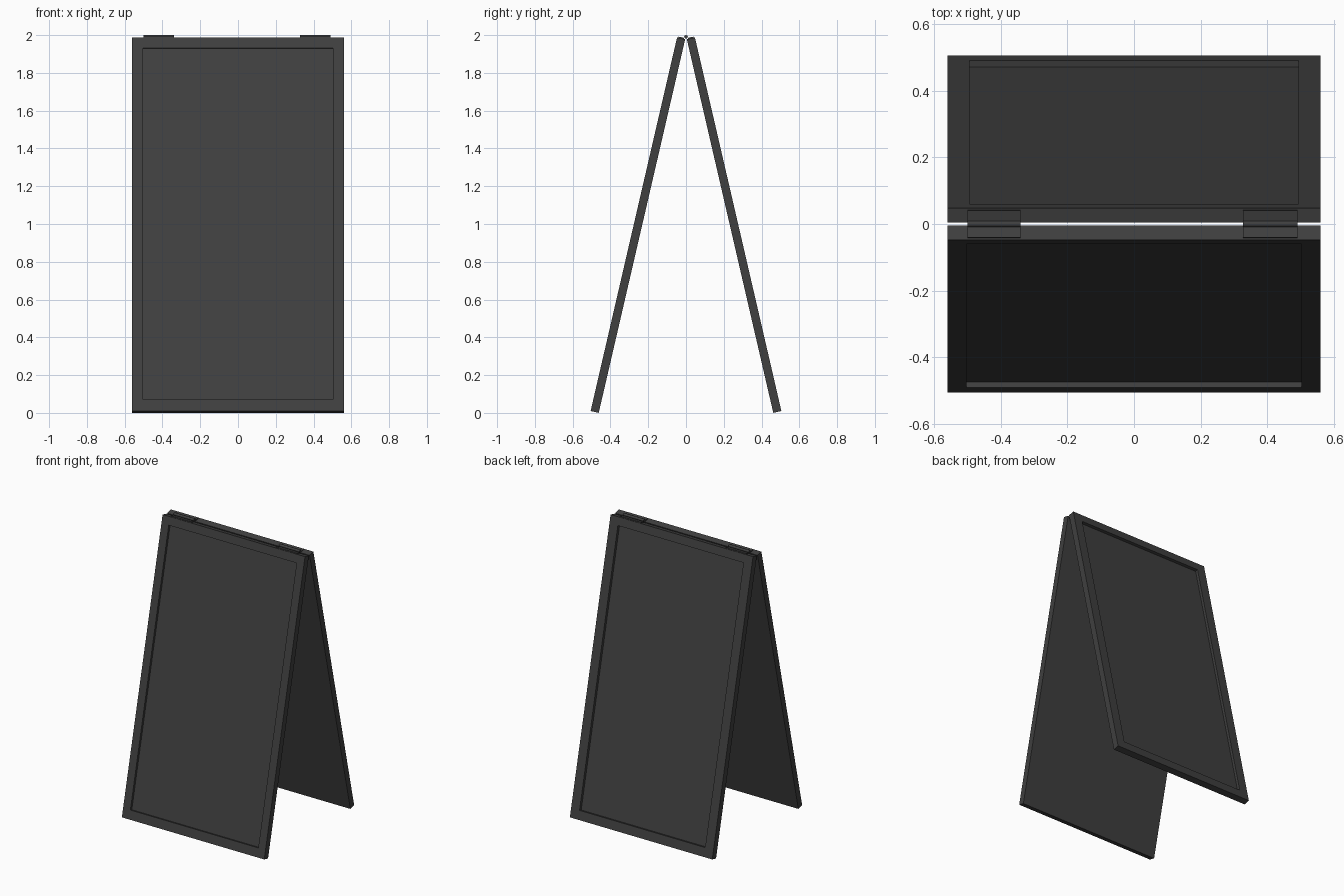
import bpy, bmesh, math
from mathutils import Matrix, Vector

cube = bpy.data.objects.get("Cube")
if cube:
    bpy.data.objects.remove(cube, do_unlink=True)

TILT = math.radians(13.03)
LENGTH, THICK, HALF_W = 2.03, 0.044, 0.56


def material(name, grey):
    m = bpy.data.materials.new(name)
    m.use_nodes = True
    colour = (grey, grey, grey, 1)
    m.diffuse_color = colour
    m.node_tree.nodes["Principled BSDF"].inputs["Base Color"].default_value = colour
    return m


charcoal = material("charcoal", 0.05)


def finish(bm, name, matrix):
    bmesh.ops.transform(bm, matrix=matrix, verts=bm.verts)
    bmesh.ops.recalc_face_normals(bm, faces=bm.faces)
    mesh = bpy.data.meshes.new(name)
    bm.to_mesh(mesh)
    bm.free()
    mesh.materials.append(charcoal)
    obj = bpy.data.objects.new(name, mesh)
    bpy.context.collection.objects.link(obj)
    return obj


def box(lo, hi):
    bm = bmesh.new()
    lo, hi = Vector(lo), Vector(hi)
    bmesh.ops.create_cube(bm, size=1)
    for v in bm.verts:
        v.co = [lo[i] + (v.co[i] + 0.5) * (hi[i] - lo[i]) for i in range(3)]
    return bm


def board(name, matrix, half_inset, depth):
    # slab with its outer bottom edge on the local origin and a recessed panel
    bm = box((-HALF_W, 0, 0), (HALF_W, THICK, LENGTH))
    bm.normal_update()
    face = min(bm.faces, key=lambda f: f.normal.y)
    bmesh.ops.inset_region(bm, faces=[face], thickness=0.03)
    for v in face.verts:
        v.co.x = math.copysign(half_inset, v.co.x)
        v.co.z = 0.063 if v.co.z < 1 else LENGTH - 0.057
    inner = bmesh.ops.extrude_discrete_faces(bm, faces=[face])["faces"][0]
    for v in inner.verts:
        v.co.y += depth
    return finish(bm, name, matrix)


# Two leaning boards, the back one turned half way round
lean = Matrix.Translation((0, -0.505, THICK * math.sin(TILT))) @ Matrix.Rotation(-TILT, 4, "X")
turn = Matrix.Rotation(math.pi, 4, "Z")
board("front_board", lean, 0.503, 0.017)
board("back_board", turn @ lean, 0.494, 0.02)

# Hinges: a leaf on each board's top edge and a pin between them
for side, x0, x1 in (("right", -0.5, -0.34), ("left", 0.327, 0.49)):
    leaf = ((x0, 0.006, LENGTH), (x1, THICK - 0.006, LENGTH + 0.006))
    finish(box(*leaf), side + "_hinge_front_leaf", lean)
    mirror = Matrix.Scale(-1, 4, (0, 1, 0))
    finish(box(*leaf), side + "_hinge_back_leaf", mirror @ lean)
    bm = bmesh.new()
    bmesh.ops.create_cone(bm, cap_ends=True, segments=12, radius1=0.0095,
                          radius2=0.0095, depth=x1 - x0)
    place = Matrix.Translation(((x0 + x1) / 2, 0, 1.9905)) @ Matrix.Rotation(math.pi / 2, 4, "Y")
    pin = finish(bm, side + "_hinge_pin", place)
    for poly in pin.data.polygons:
        poly.use_smooth = len(poly.vertices) == 4
